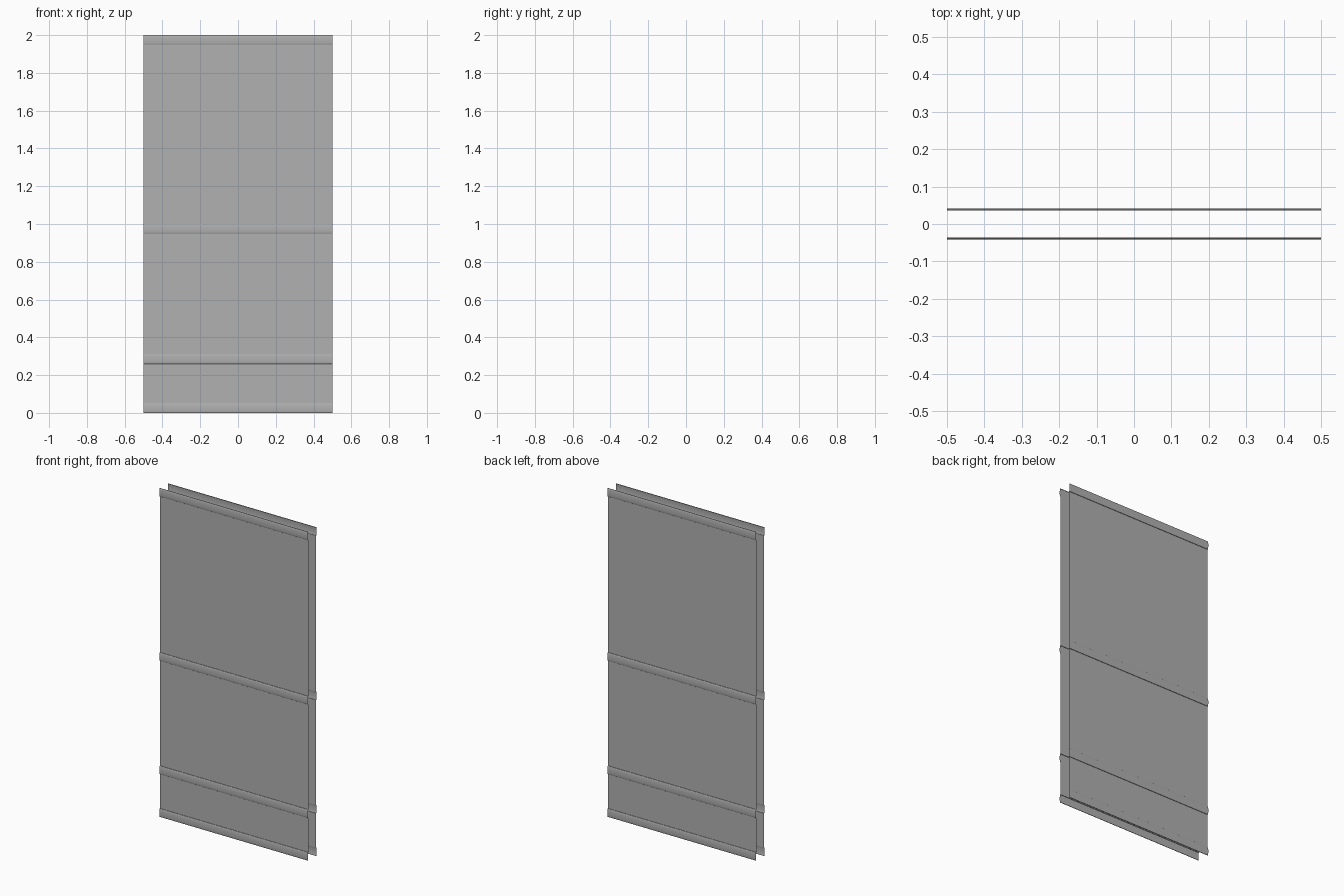
import bpy, math

if "Cube" in bpy.data.objects:
    bpy.data.objects.remove(bpy.data.objects["Cube"])

WALL_Y, LEDGE, BULGE, BAND_H = 0.036, 0.003, 0.003, 0.05
BANDS = [0.0, 0.26, 0.95, 1.95]      # lower edge of each moulding
STEPS = 10

grey = bpy.data.materials.new("wall_grey")
grey.diffuse_color = (0.44, 0.44, 0.44, 1)
grey.use_nodes = True
grey.node_tree.nodes["Principled BSDF"].inputs["Base Color"].default_value = grey.diffuse_color


def wall_profile():
    """(depth, z) outline: flat panels broken by shallow rounded mouldings."""
    pts = []
    for z in BANDS:
        pts.append((WALL_Y, z))
        for i in range(STEPS + 1):
            a = math.pi * i / STEPS
            depth = WALL_Y + LEDGE + BULGE * math.sin(a)
            pts.append((depth, z + BAND_H * (1 - math.cos(a)) / 2))
        pts.append((WALL_Y, z + BAND_H))
    return pts


def wall_face(name, side):
    """Sweep the outline across the width as an open sheet facing outward."""
    pts = wall_profile()
    verts = [(x, side * d, z) for d, z in pts for x in (-0.5 * -side, 0.5 * -side)]
    faces = [(2 * i, 2 * i + 1, 2 * i + 3, 2 * i + 2) for i in range(len(pts) - 1)]
    mesh = bpy.data.meshes.new(name)
    mesh.from_pydata(verts, [], faces)
    mesh.materials.append(grey)
    ob = bpy.data.objects.new(name, mesh)
    bpy.context.collection.objects.link(ob)
    bpy.context.view_layer.objects.active = ob
    ob.select_set(True)
    bpy.ops.object.shade_smooth_by_angle(angle=math.radians(30))
    ob.select_set(False)


# Front and back skins of the panelled wall
wall_face("front_wall_face", -1)
wall_face("back_wall_face", 1)
